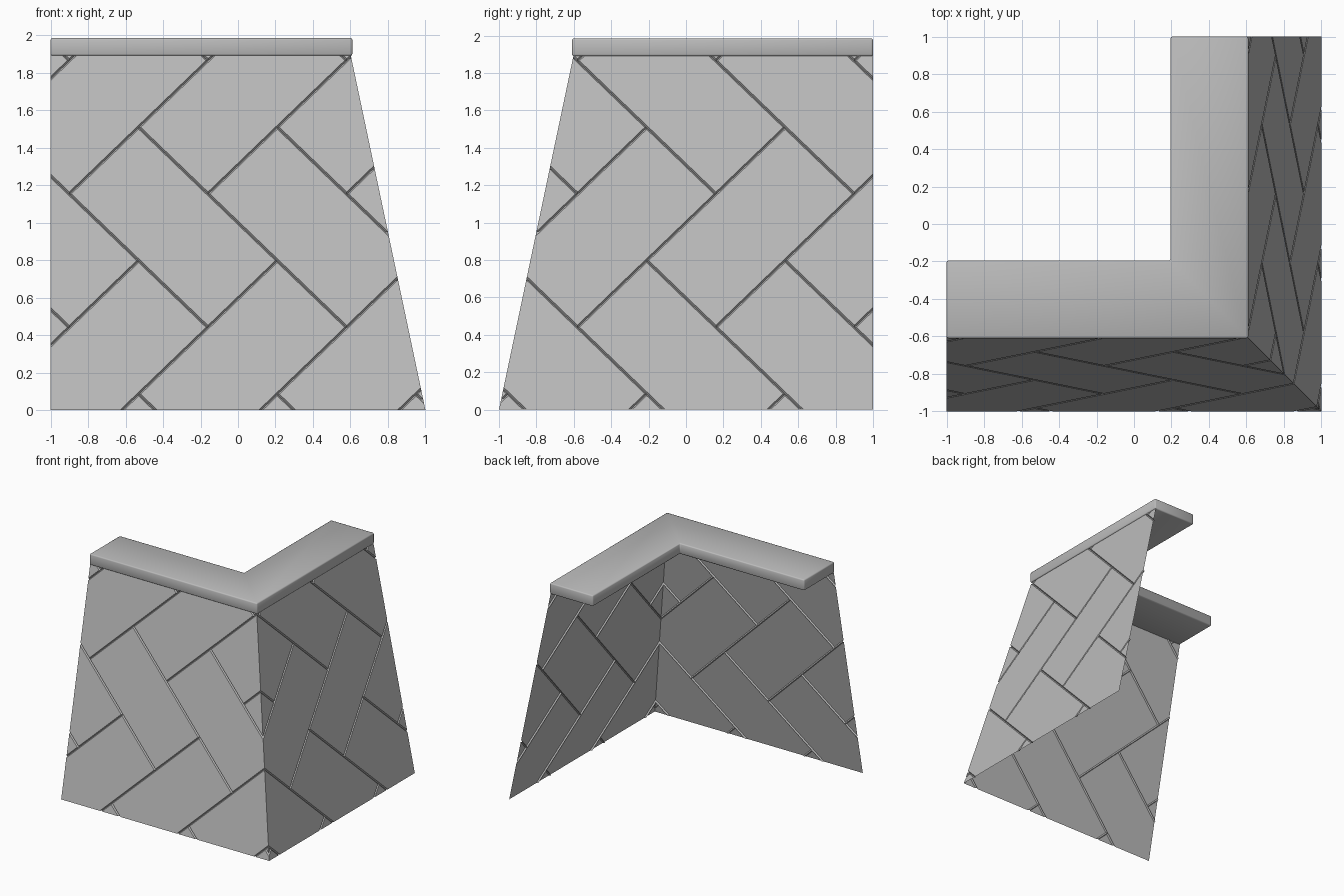
import bpy
import bmesh
from mathutils import Matrix, Vector

cube = bpy.data.objects.get("Cube")
if cube:
    bpy.data.objects.remove(cube)

WALL_TOP, RUN = 1.9, 0.4            # sloped wall height and inward lean
STEP_X, STEP_Z = 0.37, 0.356        # herringbone lattice spacing
DEPTH = Vector((0, 1, -0.2)).normalized() * 0.012

stone = bpy.data.materials.new("grey_stone")
stone.use_nodes = True
grey = (0.5, 0.5, 0.5, 1)
stone.diffuse_color = grey
stone.node_tree.nodes["Principled BSDF"].inputs["Base Color"].default_value = grey


def make_object(name, bm):
    mesh = bpy.data.meshes.new(name)
    bm.to_mesh(mesh)
    bm.free()
    mesh.materials.append(stone)
    obj = bpy.data.objects.new(name, mesh)
    bpy.context.collection.objects.link(obj)
    return obj


def lattice(i, j):
    z = 0.085 + STEP_Z * j
    return Vector((-0.9 + STEP_X * i, -1 + RUN * z / WALL_TOP, z))


def add_brick(bm, i, j, rise):
    # two-by-one brick lying along a rising or falling diagonal
    if rise > 0:
        corners = [(i + 1, j + 1), (i + 2, j), (i + 4, j + 2), (i + 3, j + 3)]
    else:
        corners = [(i, j), (i + 2, j - 2), (i + 3, j - 1), (i + 1, j + 1)]
    return bm.faces.new([bm.verts.new(lattice(*c)) for c in corners])


def build_wall(name, mirrored):
    bm = bmesh.new()
    for j in (-1, 3, 7):
        for i in range(-6, 10, 2):
            for rise in (1, -1):
                add_brick(bm, i, j, rise)
    # groove floor, then sloping groove sides
    bricks = bm.faces[:]
    bmesh.ops.inset_individual(bm, faces=bricks, thickness=0.007)
    rim = {v for v in bm.verts}
    bmesh.ops.inset_individual(bm, faces=bricks, thickness=0.011)
    face_verts = {v for f in bricks for v in f.verts}
    for v in rim - face_verts:
        v.co += DEPTH
    bmesh.ops.remove_doubles(bm, verts=bm.verts[:], dist=0.0005)
    # trim to the ground, the cap, the free end and the corner mitre
    for point, normal in (((0, 0, 0), (0, 0, -1)), ((0, 0, WALL_TOP), (0, 0, 1)),
                          ((-1, 0, 0), (-1, 0, 0)), ((0, 0, 0), (1, 1, 0))):
        bmesh.ops.bisect_plane(bm, geom=bm.verts[:] + bm.edges[:] + bm.faces[:],
                               plane_co=point, plane_no=normal, clear_outer=True)
    if mirrored:
        swap = Matrix(((0, -1, 0, 0), (-1, 0, 0, 0), (0, 0, 1, 0), (0, 0, 0, 1)))
        bm.transform(swap)
        bmesh.ops.reverse_faces(bm, faces=bm.faces[:])
    return make_object(name, bm)


build_wall("front_wall", False)
build_wall("left_wall", True)

# L-shaped coping on top
bm = bmesh.new()
outline = [(-1, -0.61), (0.61, -0.61), (0.61, 1), (0.195, 1), (0.195, -0.195), (-1, -0.195)]
base = bm.faces.new([bm.verts.new((x, y, 1.89)) for x, y in outline])
top = bmesh.ops.extrude_face_region(bm, geom=[base])["geom"]
bmesh.ops.translate(bm, vec=(0, 0, 0.095), verts=[g for g in top if isinstance(g, bmesh.types.BMVert)])
bmesh.ops.recalc_face_normals(bm, faces=bm.faces[:])
bmesh.ops.bevel(bm, geom=bm.edges[:], offset=0.01, segments=2, profile=0.5, affect='EDGES')
coping = make_object("coping", bm)
bpy.ops.object.select_all(action='DESELECT')
coping.select_set(True)
bpy.context.view_layer.objects.active = coping
bpy.ops.object.shade_smooth_by_angle(angle=1.0)
